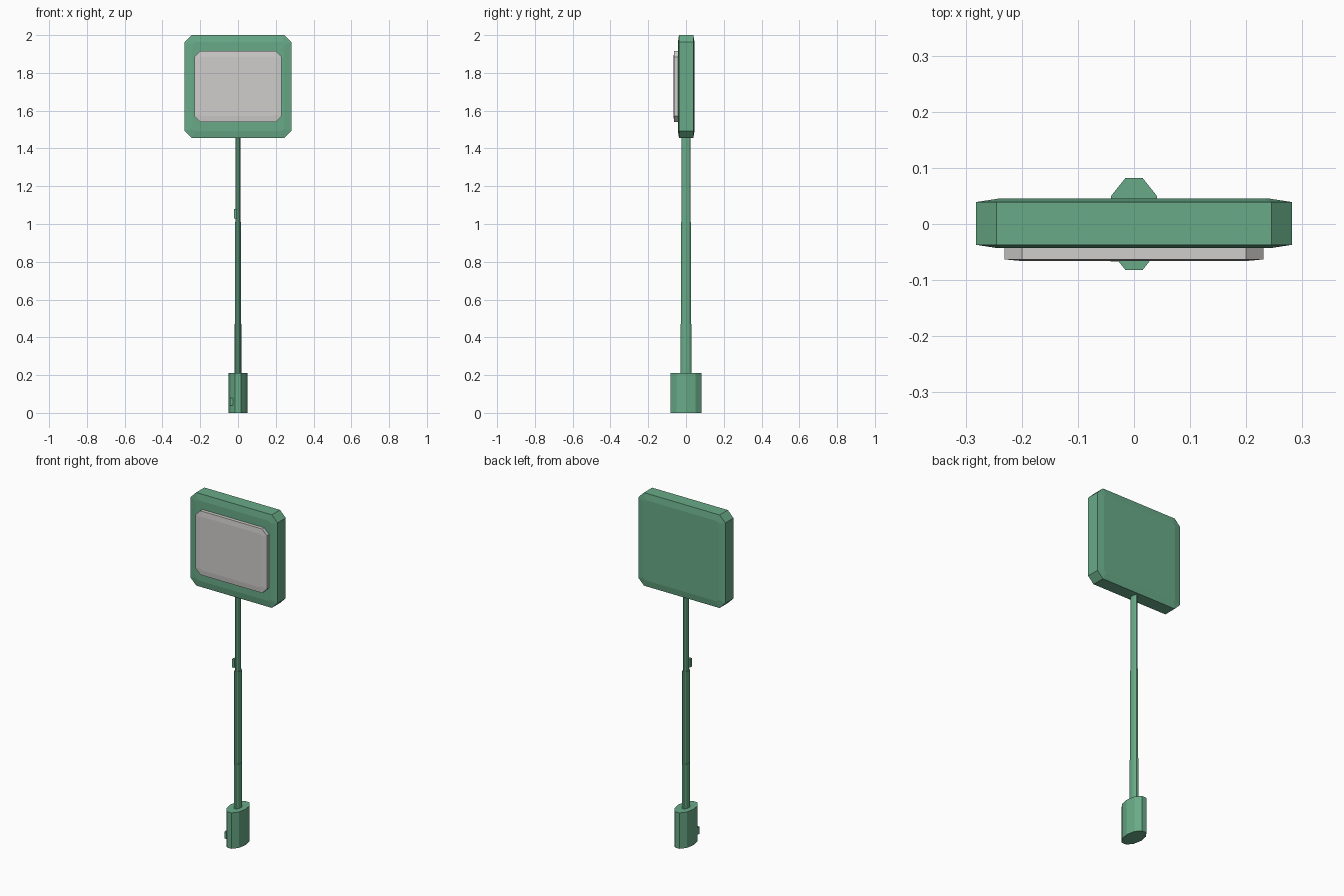
import bpy
import bmesh
import math

cube = bpy.data.objects.get("Cube")
if cube:
    bpy.data.objects.remove(cube, do_unlink=True)


def make_material(name, rgb):
    mat = bpy.data.materials.new(name)
    mat.use_nodes = True
    mat.diffuse_color = (*rgb, 1)
    mat.node_tree.nodes["Principled BSDF"].inputs["Base Color"].default_value = (*rgb, 1)
    return mat


green = make_material("green paint", (0.138, 0.402, 0.242))
grey = make_material("light grey", (0.62, 0.61, 0.60))


def loft(name, rings, mat):
    """Join equal-length rings of points into a closed solid."""
    bm = bmesh.new()
    loops = [[bm.verts.new(p) for p in ring] for ring in rings]
    n = len(loops[0])
    for a, b in zip(loops, loops[1:]):
        for i in range(n):
            j = (i + 1) % n
            bm.faces.new((a[i], a[j], b[j], b[i]))
    bm.faces.new(loops[0])
    bm.faces.new(loops[-1])
    bmesh.ops.recalc_face_normals(bm, faces=bm.faces)
    mesh = bpy.data.meshes.new(name)
    bm.to_mesh(mesh)
    bm.free()
    mesh.materials.append(mat)
    obj = bpy.data.objects.new(name, mesh)
    bpy.context.collection.objects.link(obj)
    return obj


def oval_ring(rx, ry, z, sides=10):
    angles = [math.tau * i / sides for i in range(sides)]
    return [(rx * math.cos(a), ry * math.sin(a), z) for a in angles]


def plate_ring(hx, hz, cut, zc, y):
    """Rectangle with cut corners, standing upright at depth y."""
    corners = [(hx, hz - cut), (hx - cut, hz), (cut - hx, hz), (-hx, hz - cut),
               (-hx, cut - hz), (cut - hx, -hz), (hx - cut, -hz), (hx, cut - hz)]
    return [(x, y, zc + z) for x, z in corners]


def box(name, x, y, z, mat):
    rings = [[(x[0], y[0], h), (x[1], y[0], h), (x[1], y[1], h), (x[0], y[1], h)] for h in z]
    return loft(name, rings, mat)


# Foot and stepped pole
loft("foot", [oval_ring(0.05, 0.086, 0), oval_ring(0.05, 0.086, 0.21)], green)
sections = [("lower_pole", 0.018, 0.030, 0.20, 0.47),
            ("middle_pole", 0.016, 0.0285, 0.47, 1.01),
            ("upper_pole", 0.013, 0.0255, 1.01, 1.50)]
for name, rx, ry, z0, z1 in sections:
    loft(name, [oval_ring(rx, ry, z0), oval_ring(rx, ry, z1)], green)

# Small hatches on the foot and the pole
box("foot_hatch", (-0.042, -0.024), (-0.067, -0.04), (0.04, 0.08), green)
box("pole_hatch", (-0.022, -0.008), (-0.022, -0.004), (1.03, 1.08), green)

# Sign casing with shallow sloped borders on both faces
zc = 1.7275
loft("sign_casing", [plate_ring(0.243, 0.235, 0.012, zc, 0.045),
                     plate_ring(0.282, 0.2725, 0.037, zc, 0.039),
                     plate_ring(0.282, 0.2725, 0.037, zc, -0.037),
                     plate_ring(0.243, 0.235, 0.012, zc, -0.043)], green)

# Raised panel on the front
loft("front_panel", [plate_ring(0.231, 0.1875, 0.031, zc, -0.035),
                     plate_ring(0.231, 0.1875, 0.031, zc, -0.063),
                     plate_ring(0.20, 0.1565, 0.010, zc, -0.066)], grey)
